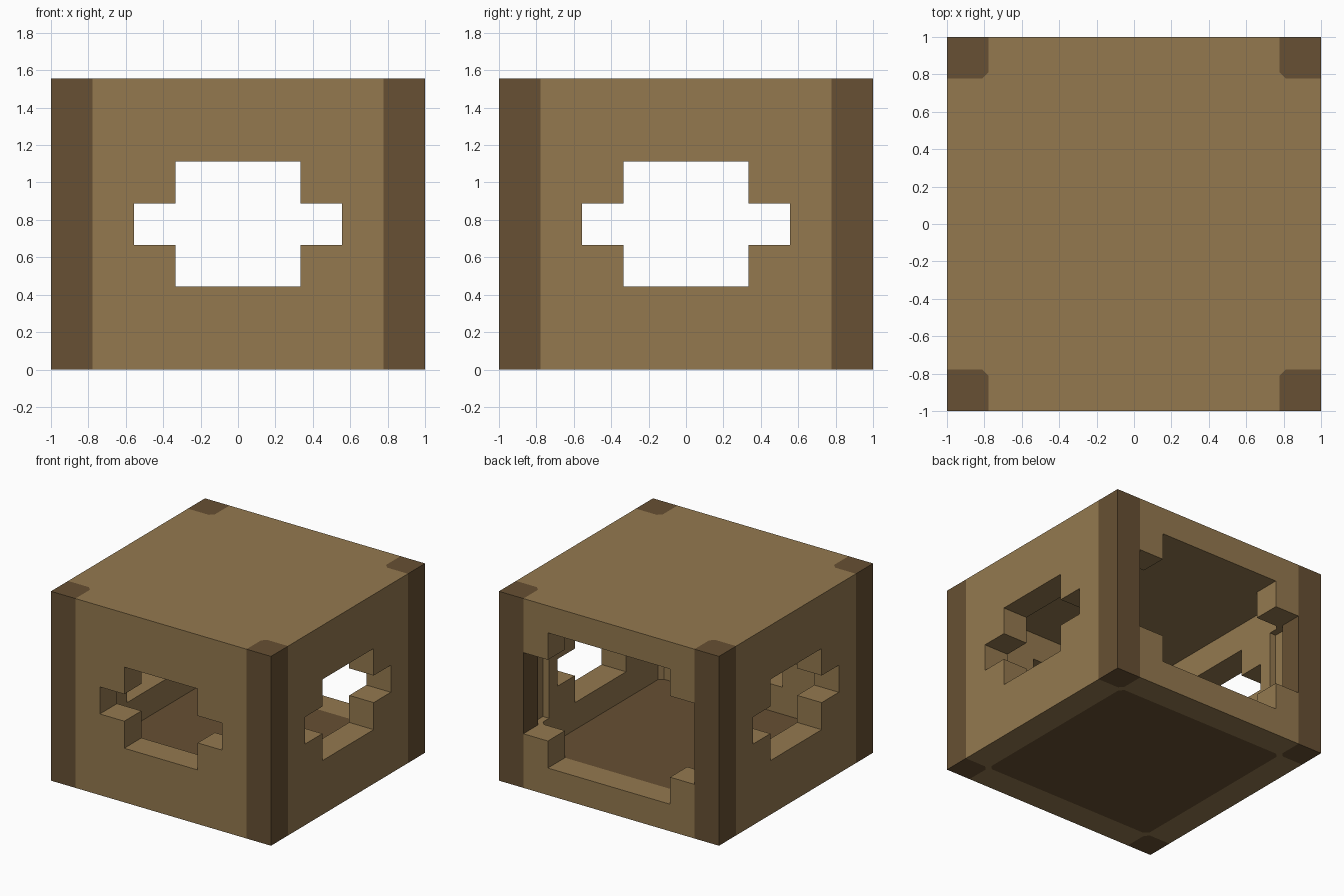
import bpy

U = 1 / 9           # module size: the box is 18 x 18 x 14 modules
C = 0.3             # chamfer of posts and floor, in modules

if "Cube" in bpy.data.objects:
    bpy.data.objects.remove(bpy.data.objects["Cube"], do_unlink=True)


def material(name, srgb):
    color = [(c / 255 / 12.92 if c < 11 else ((c / 255 + 0.055) / 1.055) ** 2.4) for c in srgb] + [1]
    mat = bpy.data.materials.new(name)
    mat.use_nodes = True
    mat.diffuse_color = color
    mat.node_tree.nodes["Principled BSDF"].inputs["Base Color"].default_value = color
    return mat


light_wood = material("light wood", (148, 121, 79))
dark_wood = material("dark wood", (103, 80, 51))


def prism(name, outline, z0, z1, mat=None):
    """Extrude a counter-clockwise outline (in modules) from z0 to z1."""
    n = len(outline)
    verts = [(x * U, y * U, z * U) for z in (z0, z1) for x, y in outline]
    faces = [list(range(n))[::-1], list(range(n, 2 * n))]
    faces += [[i, (i + 1) % n, n + (i + 1) % n, n + i] for i in range(n)]
    mesh = bpy.data.meshes.new(name)
    mesh.from_pydata(verts, [], faces)
    obj = bpy.data.objects.new(name, mesh)
    bpy.context.scene.collection.objects.link(obj)
    if mat:
        mesh.materials.append(mat)
    return obj


def box(name, x0, x1, y0, y1, z0, z1, mat=None):
    return prism(name, [(x0, y0), (x1, y0), (x1, y1), (x0, y1)], z0, z1, mat)


def post_outline(sx, sy, outer):
    """Square corner section with its inward corner chamfered."""
    pts = [(7, 7 + C), (7 + C, 7), (outer, 7), (outer, outer), (7, outer)]
    pts = [(sx * x, sy * y) for x, y in pts]
    return pts if sx * sy > 0 else pts[::-1]


# Solid body that the cavity, windows and post slots are cut from
shell = box("box_shell", -9, 9, -9, 9, 0, 14, light_wood)
cutters = []

# Cavity open at the bottom, with chamfered corners
k = 7 - C
inner = [(k, -7), (7, -k), (7, k), (k, 7), (-k, 7), (-7, k), (-7, -k), (-k, -7)]
cutters.append(prism("cavity_cutter", inner, -1, 12))

# Stepped windows in the front and both sides
for half, z0, z1 in ((3, 4, 10), (5, 6, 8)):
    cutters.append(box("front_cutter", -half, half, -10, -6, z0, z1))
    cutters.append(box("side_cutter", -10, 10, -half, half, z0, z1))

# Larger stepped opening in the back, reaching the posts
for half, z0, z1 in ((5, 2, 12), (7.5, 4, 10)):
    cutters.append(box("back_cutter", -half, half, 6, 10, z0, z1))

# Corner posts and their slots
for sx, side in ((-1, "right"), (1, "left")):
    for sy, end in ((-1, "front"), (1, "back")):
        prism(f"{end}_{side}_post", post_outline(sx, sy, 9), 0, 14, dark_wood)
        cutters.append(prism("post_cutter", post_outline(sx, sy, 10), -1, 15))

# Floor panel
prism("floor_panel", inner, 0, 2, dark_wood)

# Cut the shell and remove the cutters
for cutter in cutters:
    mod = shell.modifiers.new(cutter.name, "BOOLEAN")
    mod.operation = "DIFFERENCE"
    mod.solver = "EXACT"
    mod.object = cutter
graph = bpy.context.evaluated_depsgraph_get()
cut_mesh = bpy.data.meshes.new_from_object(shell.evaluated_get(graph))
shell.modifiers.clear()
shell.data = cut_mesh
cut_mesh.materials.clear()
cut_mesh.materials.append(light_wood)
for poly in cut_mesh.polygons:
    poly.material_index = 0
for cutter in cutters:
    bpy.data.objects.remove(cutter, do_unlink=True)
